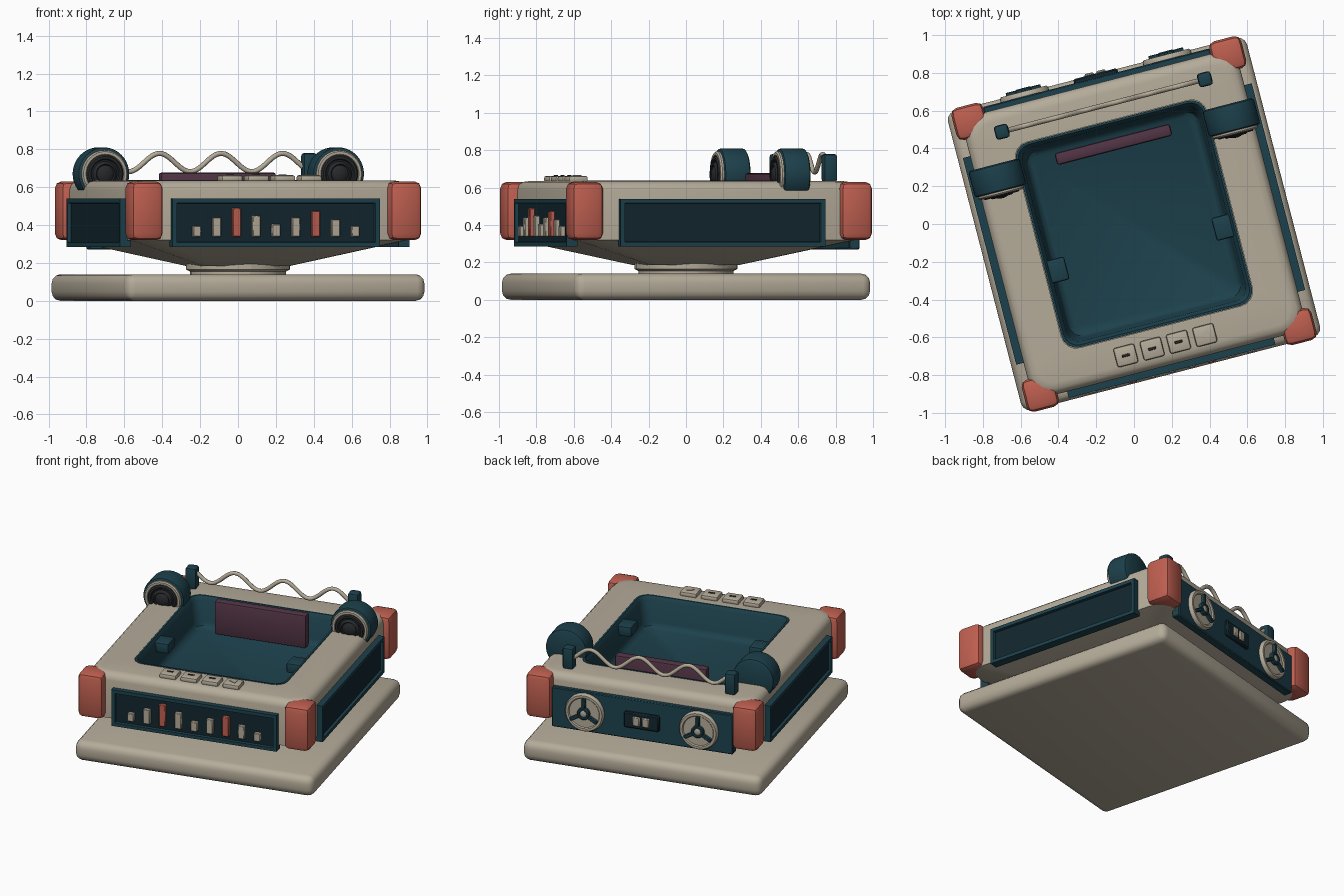
import bpy, bmesh, math
from mathutils import Matrix, Vector

if "Cube" in bpy.data.objects:
    bpy.data.objects.remove(bpy.data.objects["Cube"])

TURN = Matrix.Rotation(math.radians(14.5), 4, 'Z')   # whole model sits turned on the grid


def colour(name, r, g, b):
    m = bpy.data.materials.new(name)
    m.diffuse_color = (r, g, b, 1)
    m.use_nodes = True
    m.node_tree.nodes["Principled BSDF"].inputs["Base Color"].default_value = m.diffuse_color
    return m


BEIGE = colour("beige", .46, .41, .32)
TEAL = colour("teal", .012, .052, .072)
DARK = colour("dark_teal", .006, .02, .028)
BLACK = colour("charcoal", .02, .022, .025)
CORAL = colour("coral", .52, .115, .08)
PLUM = colour("plum", .085, .035, .06)


def finish(name, bm, *mats):
    bmesh.ops.recalc_face_normals(bm, faces=bm.faces)
    me = bpy.data.meshes.new(name)
    bm.to_mesh(me)
    bm.free()
    for m in mats:
        me.materials.append(m)
    ob = bpy.data.objects.new(name, me)
    bpy.context.collection.objects.link(ob)
    return ob


def box(name, c, size, mat, bevel=0.0, seg=2, spin=None):
    bm = bmesh.new()
    bmesh.ops.create_cube(bm, size=1)
    bmesh.ops.scale(bm, vec=size, verts=bm.verts)
    if bevel:
        bmesh.ops.bevel(bm, geom=bm.edges[:], offset=bevel, segments=seg,
                        profile=.5, affect='EDGES')
    if spin:
        bm.transform(spin)
    bmesh.ops.translate(bm, vec=c, verts=bm.verts)
    return finish(name, bm, mat)


def skin(name, loops, mat):
    """Join loops of points into a closed solid with capped ends."""
    bm = bmesh.new()
    rings = [[bm.verts.new(p) for p in l] for l in loops]
    n = len(rings[0])
    for a, b in zip(rings, rings[1:]):
        for i in range(n):
            j = (i + 1) % n
            bm.faces.new((a[i], a[j], b[j], b[i]))
    bm.faces.new(rings[0])
    bm.faces.new(rings[-1])
    return finish(name, bm, mat)


def loft(name, sections, mat, seg=4):
    """Stack rounded rectangles (half x, half y, corner radius, z)."""
    loops = []
    for hx, hy, r, z in sections:
        loop = []
        for q, (sx, sy) in enumerate(((1, 1), (-1, 1), (-1, -1), (1, -1))):
            for k in range(seg + 1):
                a = math.pi / 2 * (q + k / seg)
                loop.append((sx * (hx - r) + r * math.cos(a),
                             sy * (hy - r) + r * math.sin(a), z))
        loops.append(loop)
    return skin(name, loops, mat)


def lathe(name, x, z, profile, mat, n=32):
    """Turn a (radius, y) profile around an axis along y."""
    return skin(name, [[(x + r * math.cos(2 * math.pi * i / n), y,
                         z + r * math.sin(2 * math.pi * i / n)) for i in range(n)]
                       for r, y in profile], mat)


def side_panel(name, dist, quarter):
    """Framed panel with a sunken dark face."""
    bm = bmesh.new()
    bmesh.ops.create_cube(bm, size=1)
    bmesh.ops.scale(bm, vec=(1.13, .06, .255), verts=bm.verts)
    bmesh.ops.translate(bm, vec=(0, .03 - dist, .4125), verts=bm.verts)
    bm.faces.ensure_lookup_table()
    front = min(bm.faces, key=lambda f: f.calc_center_median().y)
    bmesh.ops.inset_individual(bm, faces=[front], thickness=.033)
    r = bmesh.ops.inset_individual(bm, faces=[front], thickness=.004)
    bmesh.ops.translate(bm, vec=(0, .018, 0), verts=front.verts)
    front.material_index = 1
    bm.transform(Matrix.Rotation(quarter * math.pi / 2, 4, 'Z'))
    return finish(name, bm, TEAL, DARK)


# Base plate and swivel neck
box("base_plate", (0, 0, .07), (1.635, 1.635, .14), BEIGE, .048, 3)
loft("neck", [(.255, .255, .255, .13), (.255, .255, .255, .155),
              (.275, .275, .275, .165), (.275, .275, .275, .2)], BEIGE, 8)

# Body: tapered underside, walls, rounded shoulder, open well
loft("body", [(.24, .24, .06, .185), (.75, .77, .12, .32), (.75, .77, .12, .585),
              (.742, .762, .115, .612), (.72, .74, .1, .63), (.69, .71, .09, .635),
              (.522, .562, .08, .635), (.522, .562, .08, .37)], BEIGE)
# Teal tub set in the well
loft("tub", [(.52, .56, .08, .38), (.52, .56, .08, .637), (.508, .548, .075, .637),
             (.49, .53, .07, .61), (.475, .515, .065, .47), (.465, .505, .06, .445),
             (.44, .48, .05, .43)], TEAL)
box("back_pad", (0, .435, .56), (.63, .065, .235), PLUM, .015, 2)
for s in (-1, 1):
    box("tub_catch", (s * .455, -.135, .585), (.105, .125, .07), TEAL, .012)

# Corner guards
for sx in (-1, 1):
    for sy in (-1, 1):
        box("corner_guard", (sx * .705, sy * .743, .475), (.175, .175, .31), CORAL, .035, 2)

# Framed panels on front, right and left, plain panel on back
side_panel("front_panel", .805, 0)
side_panel("right_panel", .79, 1)
side_panel("left_panel", .79, 3)
box("back_panel", (0, .77, .41), (1.24, .06, .28), TEAL, .006, 1)

# Level bars on the front panel
tops = (.395, .44, .49, .45, .405, .44, .475, .43, .395)
for i, t in enumerate(tops):
    box("level_bar", ((i - 4) * .108, -.795, (t + .338) / 2), (.045, .034, t - .338),
        CORAL if i in (2, 6) else BEIGE, .004, 1)

# Push buttons on the top front edge with raised marks
for i in range(4):
    x = -.216 + .144 * i
    box("button", (x, -.663, .645), (.115, .105, .036), BEIGE, .012)
    if i < 3:
        box("button_mark", (x, -.663, .663), (.042, .014, .008), BLACK, .002, 1)
    else:
        skin("button_arrow", [[(x - .025, -.663, z), (x + .02, -.688, z),
                               (x + .02, -.638, z)] for z in (.655, .667)], BEIGE)

# Speakers on the top sides
for s in (-1, 1):
    x, z = s * .64, .67
    lathe("speaker_drum", x, z, [(.125, .49), (.137, .483), (.14, .47), (.14, .36),
                                 (.137, .35), (.128, .345)], TEAL, 40)
    lathe("speaker_ring", x, z, [(.125, .36), (.125, .335), (.118, .327), (.104, .327),
                                 (.098, .335), (.098, .36)], BEIGE, 40)
    lathe("speaker_cone", x, z, [(.1, .35), (.1, .328), (.092, .32), (.08, .32), (.074, .33),
                                 (.066, .33), (.06, .318), (.052, .314), (.046, .322),
                                 (.036, .314), (.02, .309), (.006, .307)], BLACK)

# Wavy wire handle between two posts
for s in (-1, 1):
    box("handle_post", (s * .555, .648, .705), (.075, .075, .15), TEAL, .016)
cu = bpy.data.curves.new("wavy_handle", 'CURVE')
cu.dimensions = '3D'
cu.bevel_depth = .0135
cu.bevel_resolution = 2
cu.use_fill_caps = True
sp = cu.splines.new('POLY')
N = 80
sp.points.add(N)
for i, p in enumerate(sp.points):
    u = -.55 + 1.1 * i / N
    p.co = (u, .648, .73 + .048 * math.cos(2 * math.pi * (u - .075) / .336), 1)
cu.materials.append(BEIGE)
bpy.context.collection.objects.link(bpy.data.objects.new("wavy_handle", cu))

# Fans on the back
for s in (-1, 1):
    x, z = s * .39, .41
    lathe("fan_disc", x, z, [(.132, .79), (.132, .815), (.124, .826), (.108, .826),
                             (.102, .818), (.04, .818)], BEIGE)
    lathe("fan_hub", x, z, [(.042, .81), (.042, .838), (.036, .844), (.026, .844),
                            (.022, .834)], TEAL, 20)
    lathe("fan_cap", x, z, [(.022, .82), (.022, .838), (.012, .842)], BEIGE, 16)
    for k in range(3):
        a = math.pi / 2 + k * 2 * math.pi / 3
        box("fan_spoke", (x + .07 * math.cos(a), .826, z + .07 * math.sin(a)),
            (.072, .03, .022), TEAL, .004, 1, Matrix.Rotation(-a, 4, 'Y'))

# Switch box between the fans
box("switch_box", (0, .805, .41), (.24, .034, .11), DARK, .008, 1)
for s in (-1, 1):
    box("switch_key", (s * .032, .82, .41), (.05, .026, .065), BEIGE, .006, 1)

# Turn everything and shade smooth
for ob in bpy.data.objects:
    ob.matrix_basis = TURN @ ob.matrix_basis
    if ob.type == 'MESH':
        ob.select_set(True)
        bpy.context.view_layer.objects.active = ob
bpy.ops.object.shade_smooth_by_angle(angle=math.radians(38))
